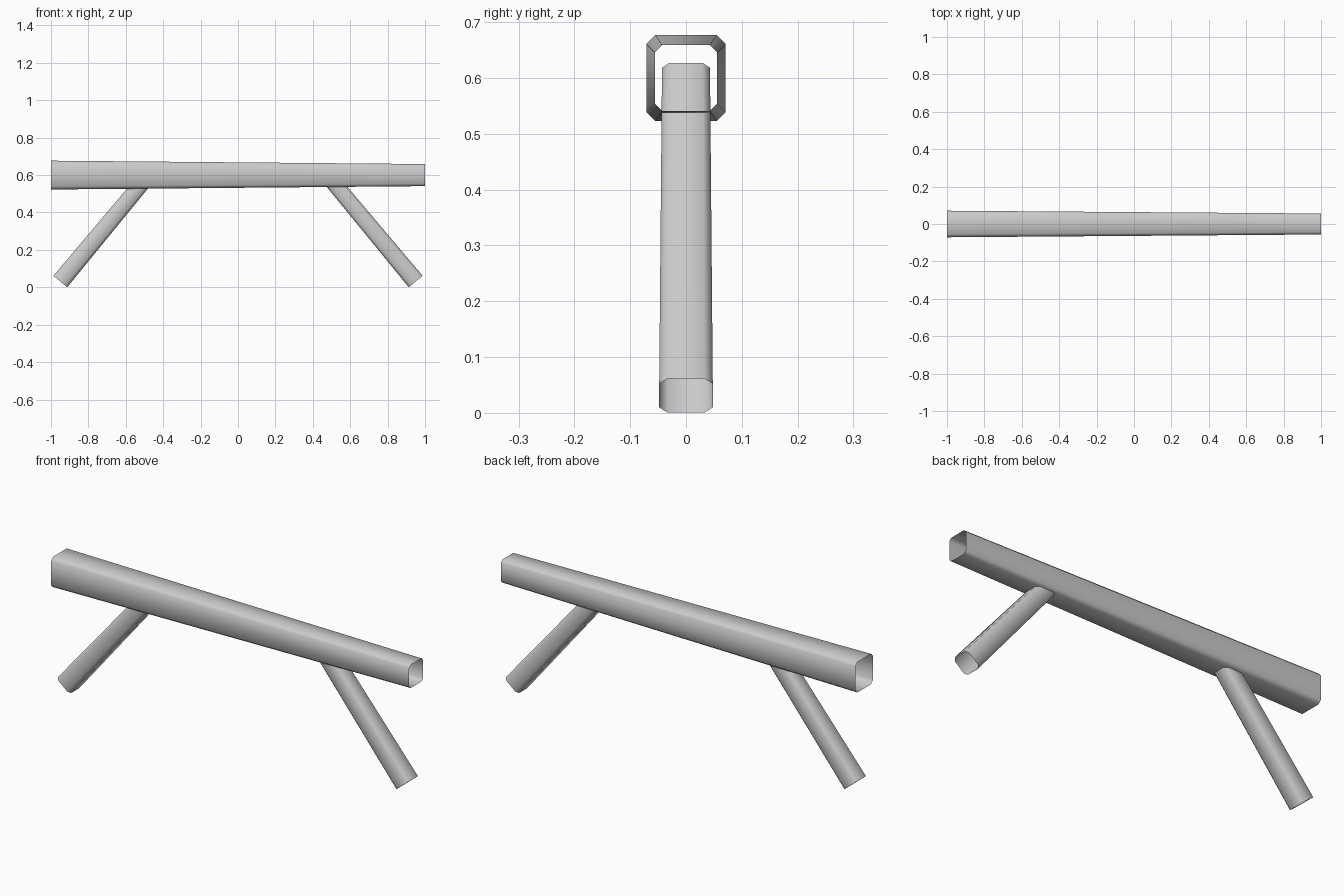
import bpy, bmesh
from mathutils import Vector

cube = bpy.data.objects.get("Cube")
if cube:
    bpy.data.objects.remove(cube, do_unlink=True)

grey = bpy.data.materials.new("plain grey")
grey.use_nodes = True
colour = (0.6, 0.6, 0.6, 1)
grey.diffuse_color = colour
grey.node_tree.nodes["Principled BSDF"].inputs["Base Color"].default_value = colour


def section(half_y, half_v, chamfer):
    """Rectangle with chamfered corners, as (y, v) pairs in order."""
    a, b = half_y - chamfer, half_v - chamfer
    return [(half_y, -b), (half_y, b), (a, half_v), (-a, half_v),
            (-half_y, b), (-half_y, -b), (-a, -half_v), (a, -half_v)]


def tapered_tube(name, start, end, start_size, end_size):
    """Open-ended thin tube running between two points in the xz plane."""
    start, end = Vector(start), Vector(end)
    side = Vector((0, 1, 0))
    up = (end - start).normalized().cross(side)
    bm = bmesh.new()
    rings = [[bm.verts.new(p + side * y + up * v) for y, v in section(*size)]
             for p, size in ((start, start_size), (end, end_size))]
    n = len(rings[0])
    for i in range(n):
        j = (i + 1) % n
        face = bm.faces.new((rings[0][i], rings[0][j], rings[1][j], rings[1][i]))
        face.smooth = True
    # Make every wall face outwards
    bm.normal_update()
    middle = (start + end) / 2
    axis = (end - start).normalized()
    for face in bm.faces:
        out = face.calc_center_median() - middle
        out -= axis * out.dot(axis)
        if face.normal.dot(out) < 0:
            face.normal_flip()
    mesh = bpy.data.meshes.new(name)
    bm.to_mesh(mesh)
    bm.free()
    mesh.materials.append(grey)
    obj = bpy.data.objects.new(name, mesh)
    bpy.context.collection.objects.link(obj)
    return obj


# Long beam, narrowing towards +x
tapered_tube("beam", (-1, 0, 0.6), (1, 0, 0.6),
             (0.071, 0.077, 0.016), (0.056, 0.059, 0.013))

# Splayed legs, running up into the beam
for name, s in (("left_leg", 1), ("right_leg", -1)):
    tapered_tube(name, (s * 0.95, 0, 0.031), (s * 0.477, 0, 0.6),
                 (0.048, 0.048, 0.015), (0.043, 0.042, 0.013))
